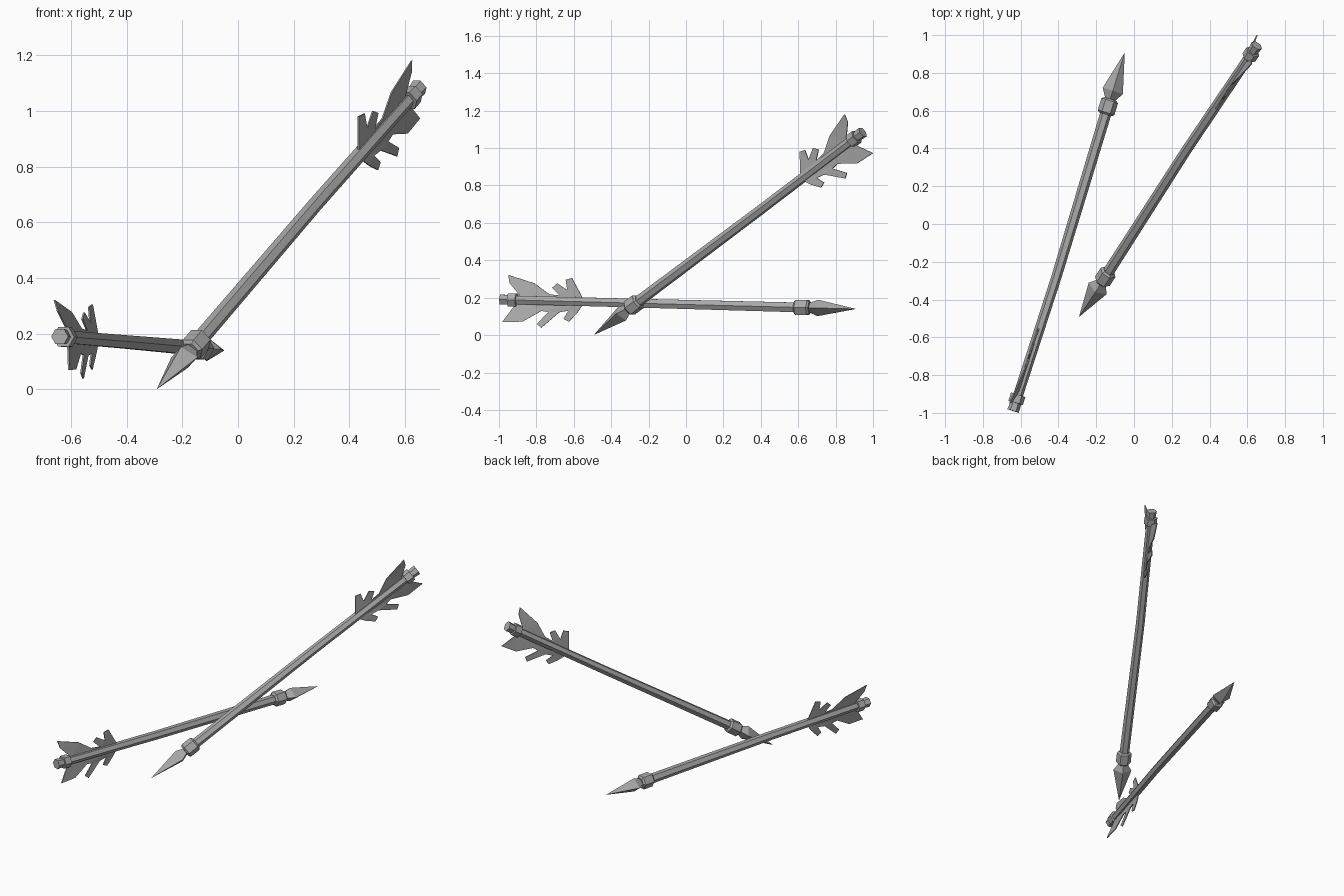
import bpy, bmesh, math
from mathutils import Matrix, Vector

cube = bpy.data.objects.get("Cube")
if cube:
    bpy.data.objects.remove(cube)

grey = bpy.data.materials.new("plain_grey")
grey.use_nodes = True
colour = (0.4, 0.4, 0.4, 1)
grey.diffuse_color = colour
grey.node_tree.nodes["Principled BSDF"].inputs["Base Color"].default_value = colour

BEND = -0.008


def finish(name, bm, frame):
    bmesh.ops.recalc_face_normals(bm, faces=bm.faces)
    mesh = bpy.data.meshes.new(name)
    bm.to_mesh(mesh)
    bm.free()
    mesh.materials.append(grey)
    obj = bpy.data.objects.new(name, mesh)
    bpy.context.collection.objects.link(obj)
    obj.matrix_world = frame


def loft(name, frame, sides, rings):
    """Faceted body along local x; rings are (x, half width, half height, side shift)."""
    bm = bmesh.new()
    loops = []
    for x, w, h, shift in rings:
        angles = [math.tau * i / sides for i in range(sides)]
        loops.append([bm.verts.new((x, shift + w * math.cos(a), h * math.sin(a))) for a in angles])
    for a, b in zip(loops, loops[1:]):
        for i in range(sides):
            j = (i + 1) % sides
            bm.faces.new((a[i], a[j], b[j], b[i]))
    bm.faces.new(loops[0])
    bm.faces.new(loops[-1])
    finish(name, bm, frame)


def vane(name, frame, length, outline):
    """Thin twisted feather plate; outline is (distance from nock end, height)."""
    bm = bmesh.new()
    face = bm.faces.new([bm.verts.new((length - e, -0.003, h)) for e, h in outline])
    ext = bmesh.ops.extrude_face_region(bm, geom=[face])
    verts = [g for g in ext["geom"] if isinstance(g, bmesh.types.BMVert)]
    bmesh.ops.translate(bm, verts=verts, vec=(0, 0.006, 0))
    bmesh.ops.triangulate(bm, faces=[f for f in bm.faces if len(f.verts) > 4])
    # The plate leans at the nock and comes upright towards the head
    for v in bm.verts:
        lean = 0.25 * (1 - (length - v.co.x) / 0.42)
        v.co.y += lean * v.co.z
    finish(name, bm, frame)


UPPER = [(0.47, 0), (0.395, 0.125), (0.36, 0.115), (0.37, 0.06), (0.31, 0.095),
         (0.285, 0.07), (0.33, 0.03), (0.27, 0.035), (0.18, 0.092), (0.03, 0.132),
         (0.04, 0.09), (0.1, 0.03), (0.1, 0)]
LOWER = [(0.47, 0), (0.43, -0.06), (0.385, -0.108), (0.355, -0.095), (0.38, -0.05),
         (0.33, -0.06), (0.235, -0.145), (0.21, -0.125), (0.27, -0.06), (0.23, -0.055),
         (0.13, -0.115), (0.02, -0.12), (0.08, -0.03), (0.08, 0)]


def arrow(label, tip, end):
    tip, end = Vector(tip), Vector(end)
    d = (end - tip).normalized()
    side = d.cross(Vector((0, 0, 1))).normalized()
    up = side.cross(d)
    frame = Matrix((d, side, up)).transposed().to_4x4()
    frame.translation = tip
    size = (end - tip).length

    # Pointed head with a pinched neck
    loft(label + "_head", frame, 4,
         [(0, 0.001, 0.001, 0), (0.21, 0.056, 0.044, 0), (0.265, 0.022, 0.022, 0)])
    # Collar behind the head
    loft(label + "_collar", frame, 6,
         [(0.255, 0.034, 0.034, 0), (0.265, 0.046, 0.046, 0),
          (0.33, 0.046, 0.046, 0), (0.34, 0.034, 0.034, 0)])
    # Slightly bowed shaft
    loft(label + "_shaft", frame, 6,
         [(0.3, 0.03, 0.03, 0), (1.24, 0.027, 0.027, BEND), (size - 0.04, 0.026, 0.026, 0)])
    # Nock ring and end knob
    loft(label + "_nock_ring", frame, 6,
         [(size - 0.09, 0.04, 0.04, 0), (size - 0.045, 0.04, 0.04, 0)])
    loft(label + "_nock", frame, 6,
         [(size - 0.06, 0.026, 0.026, 0), (size, 0.032, 0.032, 0)])
    # Ragged feathers
    vane(label + "_upper_feather", frame, size, UPPER)
    vane(label + "_lower_feather", frame, size, LOWER)


arrow("raised_arrow", (-0.29, -0.49, 0.003), (0.65, 0.945, 1.085))
arrow("lying_arrow", (-0.05, 0.905, 0.14), (-0.64, -0.99, 0.19))
